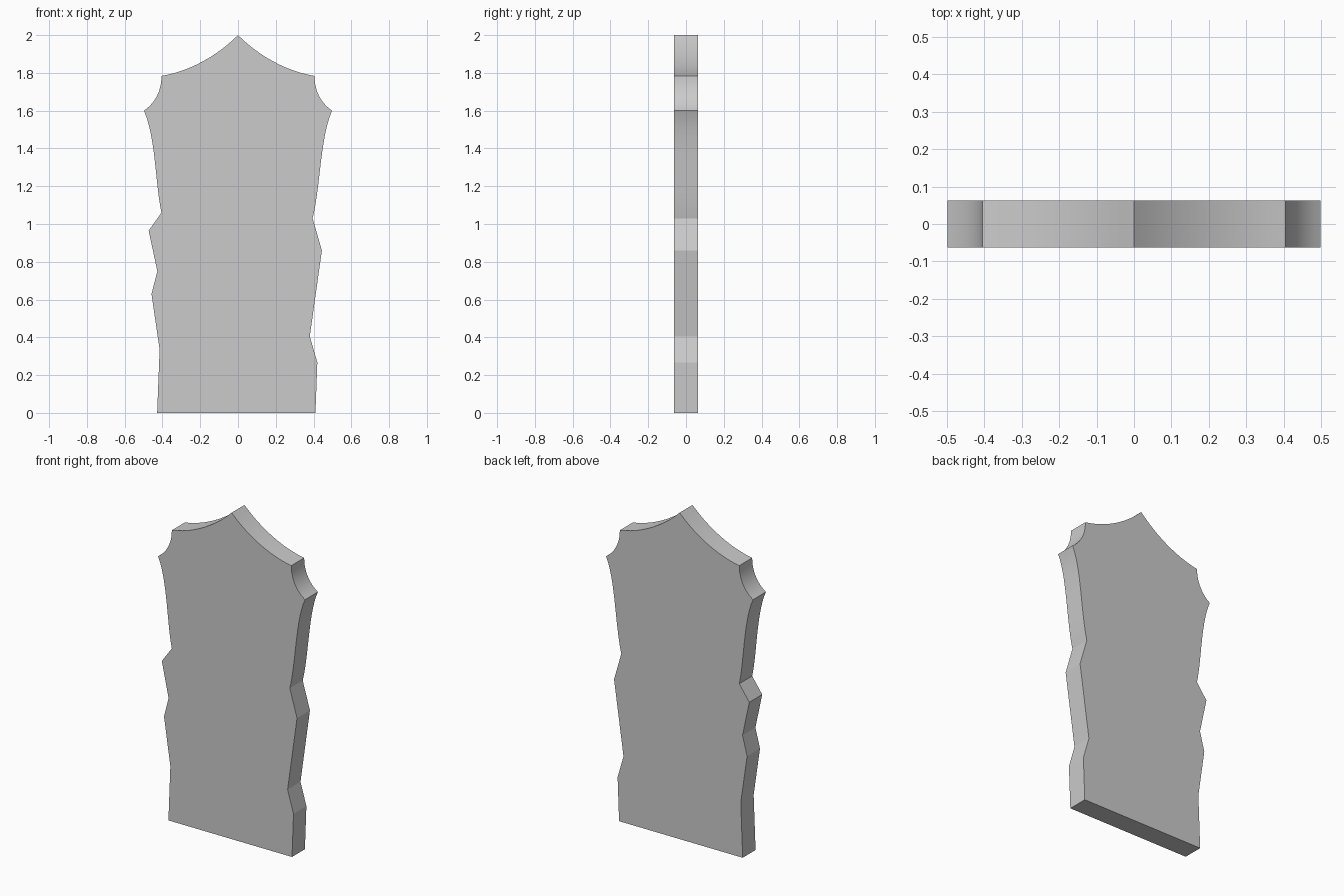
import bpy, bmesh
from mathutils import Vector
from mathutils.geometry import interpolate_bezier

if "Cube" in bpy.data.objects:
    bpy.data.objects.remove(bpy.data.objects["Cube"])

HALF_DEPTH = 0.0625


def arc(p0, c1, c2, p1, n):
    """Bezier points from p0 to p1, leaving out p0."""
    pts = interpolate_bezier(*[Vector((x, 0, z)) for x, z in (p0, c1, c2, p1)], n + 1)
    return [(p.x, p.z) for p in pts[1:]]


def upper_half(end):
    """Right half of the crown: peak sweep, shoulder scoop, flared side."""
    pts = arc((0, 2), (0.107, 1.893), (0.25, 1.81), (0.405, 1.784), 12)
    pts += arc((0.405, 1.784), (0.405, 1.71), (0.435, 1.643), (0.498, 1.6), 10)
    pts += arc((0.498, 1.6), (0.435, 1.46), (0.437, 1.2), end, 14)
    return pts


# Chipped lower edges
right_edge = [(0.444, 0.86), (0.38, 0.405), (0.42, 0.267), (0.41, 0)]
left_edge = [(-0.473, 0.965), (-0.427, 0.75), (-0.458, 0.63), (-0.415, 0.335), (-0.428, 0)]

# Whole outline, clockwise from the peak
right = upper_half((0.395, 1.03)) + right_edge
left = [(-x, z) for x, z in upper_half((0.405, 1.06))] + left_edge
outline = [(0, 2)] + right + left[::-1]

# Slab: extrude the outline through its depth
bm = bmesh.new()
face = bm.faces.new([bm.verts.new((x, -HALF_DEPTH, z)) for x, z in outline])
res = bmesh.ops.extrude_face_region(bm, geom=[face], use_keep_orig=True)
moved = [g for g in res["geom"] if isinstance(g, bmesh.types.BMVert)]
bmesh.ops.translate(bm, verts=moved, vec=(0, 2 * HALF_DEPTH, 0))
bmesh.ops.triangulate(bm, faces=[f for f in bm.faces if len(f.verts) > 4])
bmesh.ops.recalc_face_normals(bm, faces=bm.faces[:])
mesh = bpy.data.meshes.new("stone_slab")
bm.to_mesh(mesh)
bm.free()
slab = bpy.data.objects.new("stone_slab", mesh)
bpy.context.collection.objects.link(slab)

# Smooth curved rims, keep the corners sharp
bpy.context.view_layer.objects.active = slab
slab.select_set(True)
bpy.ops.object.shade_smooth_by_angle(angle=0.26)
